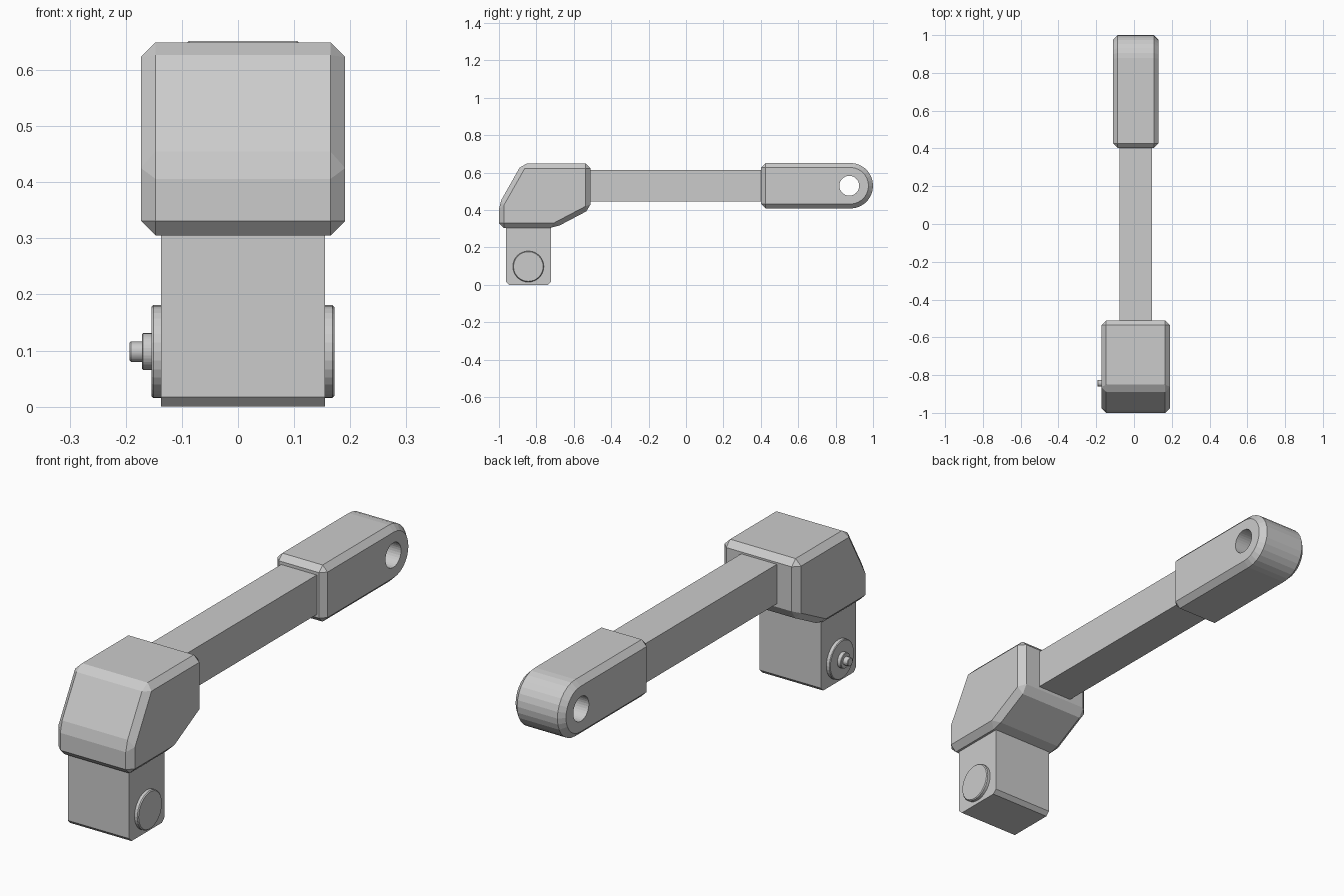
import bpy, bmesh
from math import cos, sin, pi

if "Cube" in bpy.data.objects:
    bpy.data.objects.remove(bpy.data.objects["Cube"])

CX = 0.009  # middle of the model's width


def prism(name, profile, x0, x1, bevel=0.0, min_angle=0.5):
    """Extrude a (y, z) profile along x and chamfer the sharp edges."""
    bm = bmesh.new()
    face = bm.faces.new([bm.verts.new((x0, y, z)) for y, z in profile])
    ext = bmesh.ops.extrude_face_region(bm, geom=[face])
    for v in ext["geom"]:
        if isinstance(v, bmesh.types.BMVert):
            v.co.x = x1
    bmesh.ops.recalc_face_normals(bm, faces=bm.faces[:])
    if bevel:
        edges = [e for e in bm.edges if e.calc_face_angle(0) > min_angle]
        bmesh.ops.bevel(bm, geom=edges, offset=bevel, offset_type='OFFSET',
                        segments=1, profile=0.5, affect='EDGES', clamp_overlap=False)
        bmesh.ops.recalc_face_normals(bm, faces=bm.faces[:])
    mesh = bpy.data.meshes.new(name)
    bm.to_mesh(mesh)
    bm.free()
    obj = bpy.data.objects.new(name, mesh)
    bpy.context.collection.objects.link(obj)
    return obj


def circle(y, z, r, n=32):
    return [(y + r * cos(2 * pi * i / n), z + r * sin(2 * pi * i / n)) for i in range(n)]


# Angular head housing
prism("head_housing", [(-1.0, 0.305), (-1.0, 0.432), (-0.877, 0.649), (-0.51, 0.649),
                       (-0.51, 0.405), (-0.70, 0.305)],
      CX - 0.182, CX + 0.182, 0.026, 0.3)

# Square arm
prism("arm", [(-0.54, 0.445), (0.43, 0.445), (0.43, 0.615), (-0.54, 0.615)],
      CX - 0.085, CX + 0.085)

# Handle with rounded end and through hole
r, cy, cz, n = 0.122, 0.878, 0.53, 14
arc = [(cy + r * cos(-pi / 2 + pi * i / n), cz + r * sin(-pi / 2 + pi * i / n))
       for i in range(n + 1)]
handle = prism("handle", [(0.402, cz - r)] + arc + [(0.402, cz + r)],
               CX - 0.12, CX + 0.12, 0.024)
cutter = prism("handle_hole_cutter", circle(0.873, cz, 0.053), -0.3, 0.3)
cutter.hide_render = True
cutter.hide_viewport = True
cut = handle.modifiers.new("hole", 'BOOLEAN')
cut.operation = 'DIFFERENCE'
cut.solver = 'EXACT'
cut.object = cutter

# Lower block with chamfered bottom edges
prism("lower_block", [(-0.963, 0.017), (-0.946, 0.0), (-0.739, 0.0), (-0.722, 0.017),
                      (-0.722, 0.33), (-0.963, 0.33)],
      CX - 0.146, CX + 0.146)

# Side discs and stepped pin
for name, x0, x1, rad, bev in [("right_disc", 0.14, 0.172, 0.083, 0.004),
                               ("left_disc", -0.12, -0.154, 0.083, 0.003),
                               ("pin_collar", -0.15, -0.171, 0.033, 0.002),
                               ("pin", -0.165, -0.193, 0.018, 0.002)]:
    prism(name, circle(-0.843, 0.098, rad), x0, x1, bev)
